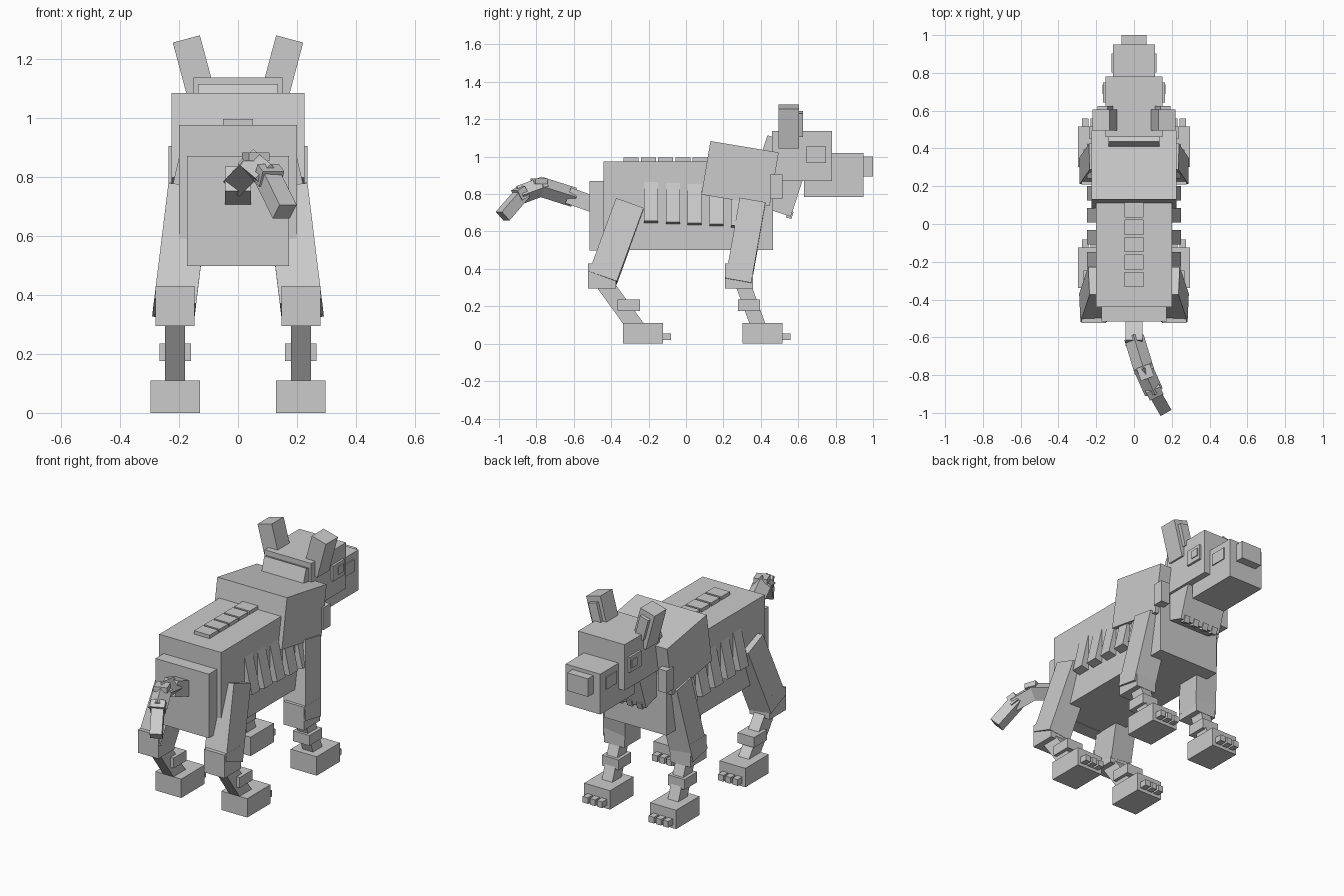
import bpy
from math import radians
from mathutils import Vector, Matrix, Euler

old = bpy.data.objects.get("Cube")
if old:
    bpy.data.objects.remove(old, do_unlink=True)

grey = bpy.data.materials.new("plain_grey")
grey.use_nodes = True
grey.diffuse_color = (0.6, 0.6, 0.6, 1)
grey.node_tree.nodes["Principled BSDF"].inputs["Base Color"].default_value = (0.6, 0.6, 0.6, 1)


def box(name, center, size, rot=(0, 0, 0)):
    """Box from centre, full size and rotation in degrees."""
    bpy.ops.mesh.primitive_cube_add(size=1)
    ob = bpy.context.object
    ob.name = name
    turn = Euler([radians(a) for a in rot]).to_matrix().to_4x4()
    ob.data.transform(Matrix.Translation(center) @ turn @ Matrix.Diagonal((*size, 1)))
    ob.data.materials.append(grey)
    return ob


def span(name, half_x, y, z):
    """Centred box from a half width and y, z ranges."""
    return box(name, (0, sum(y) / 2, sum(z) / 2), (2 * half_x, y[1] - y[0], z[1] - z[0]))


def pair(name, center, size, rot=(0, 0, 0)):
    """Box on the left and its mirror image on the right."""
    x, y, z = center
    box("left_" + name, center, size, rot)
    box("right_" + name, (-x, y, z), size, (rot[0], -rot[1], -rot[2]))


def link(name, a, b, width, roll=0):
    """Square bar between two points, rolled about its length."""
    a, b = Vector(a), Vector(b)
    quat = (b - a).to_track_quat('Z', 'Y')
    turn = quat.to_matrix().to_4x4() @ Matrix.Rotation(radians(roll), 4, 'Z')
    ob = box(name, (0, 0, 0), (width, width, (b - a).length))
    ob.data.transform(Matrix.Translation((a + b) / 2) @ turn)


# Torso
span("body", 0.2, (-0.44, 0.465), (0.5, 0.975))
span("rump", 0.172, (-0.515, -0.43), (0.497, 0.87))
box("shoulder_mane", (0, 0.289, 0.91), (0.45, 0.37, 0.29), (-9.5, 0, 0))
box("neck", (0, 0.498, 0.897), (0.27, 0.253, 0.375), (-18, 0, 0))
pair("mane_tag", (0.208, 0.482, 0.84), (0.055, 0.066, 0.13))

# Spine ridges and throat tufts
for i in range(5):
    box(f"spine_ridge_{i}", (0, -0.293 + i * 0.092, 0.975), (0.1, 0.08, 0.04))
for i in range(4):
    box(f"throat_tuft_{i}", ((i - 1.5) * 0.065, 0.555, 0.69), (0.035, 0.03, 0.04), (-18, 0, 0))

# Ribs splaying outwards at the bottom
for i in range(5):
    pair(f"rib_{i}", (0.182, -0.187 + i * 0.1165, 0.765 - i * 0.006), (0.08, 0.075, 0.24), (0, -13, 0))

# Head
span("head", 0.15, (0.46, 0.78), (0.87, 1.137))
span("snout", 0.112, (0.63, 0.95), (0.785, 1.02))
span("nose", 0.067, (0.94, 1.0), (0.895, 1.0))
pair("snout_plate", (0.109, 0.853, 0.948), (0.018, 0.1, 0.07))
pair("eye", (0.15, 0.697, 1.01), (0.026, 0.105, 0.09))
pair("pupil", (0.153, 0.713, 1.012), (0.03, 0.05, 0.046))
pair("ear", (0.147, 0.55, 1.162), (0.095, 0.11, 0.217), (0, 15, 0))
pair("inner_ear", (0.15, 0.61, 1.174), (0.055, 0.03, 0.13), (0, 15, 0))

# Legs: upper part, knee, shin, ankle cuff, paw and claws
legs = [("front", 0.318, 0.545, 0.14, 0.44, -10, 0.283, 0.348, 20, 0.08, 0.336, 0.408),
        ("hind", -0.372, 0.548, 0.157, 0.42, -20, -0.448, -0.348, 36, 0.09, -0.306, -0.231)]
for name, y, z, depth, length, tilt, knee, shin, lean, thick, cuff, paw in legs:
    pair(name + "_thigh", (0.192, y, z), (0.143, depth, length), (tilt, -7, 0))
    pair(name + "_knee", (0.213, knee, 0.362), (0.132, 0.15, 0.135))
    pair(name + "_shin", (0.213, shin, 0.2), (0.068, thick, 0.32), (lean, 0, 0))
    pair(name + "_ankle", (0.213, cuff, 0.205), (0.107, 0.118, 0.06))
    pair(name + "_paw", (0.213, paw, 0.055), (0.167, 0.214, 0.11))
    for i in (-1, 0, 1):
        pair(f"{name}_claw_{i + 2}", (0.213 + i * 0.046, paw + 0.125, 0.037), (0.034, 0.05, 0.036))

# Tail curling to one side
path = [(0, -0.48, 0.74), (0, -0.63, 0.793), (0.055, -0.78, 0.84), (0.105, -0.89, 0.795), (0.158, -0.98, 0.682)]
link("tail_base", path[0], path[1], 0.088)
link("tail_middle", (0, -0.6, 0.783), path[2], 0.075, 45)
link("tail_bend", (0.045, -0.755, 0.845), path[3], 0.072, 45)
link("tail_tip", (0.095, -0.87, 0.81), path[4], 0.066)
box("tail_joint", (0.06, -0.785, 0.868), (0.075, 0.07, 0.03), (0, 0, 20))
box("tail_end_joint", (0.105, -0.885, 0.805), (0.08, 0.05, 0.06), (30, 0, 25))
